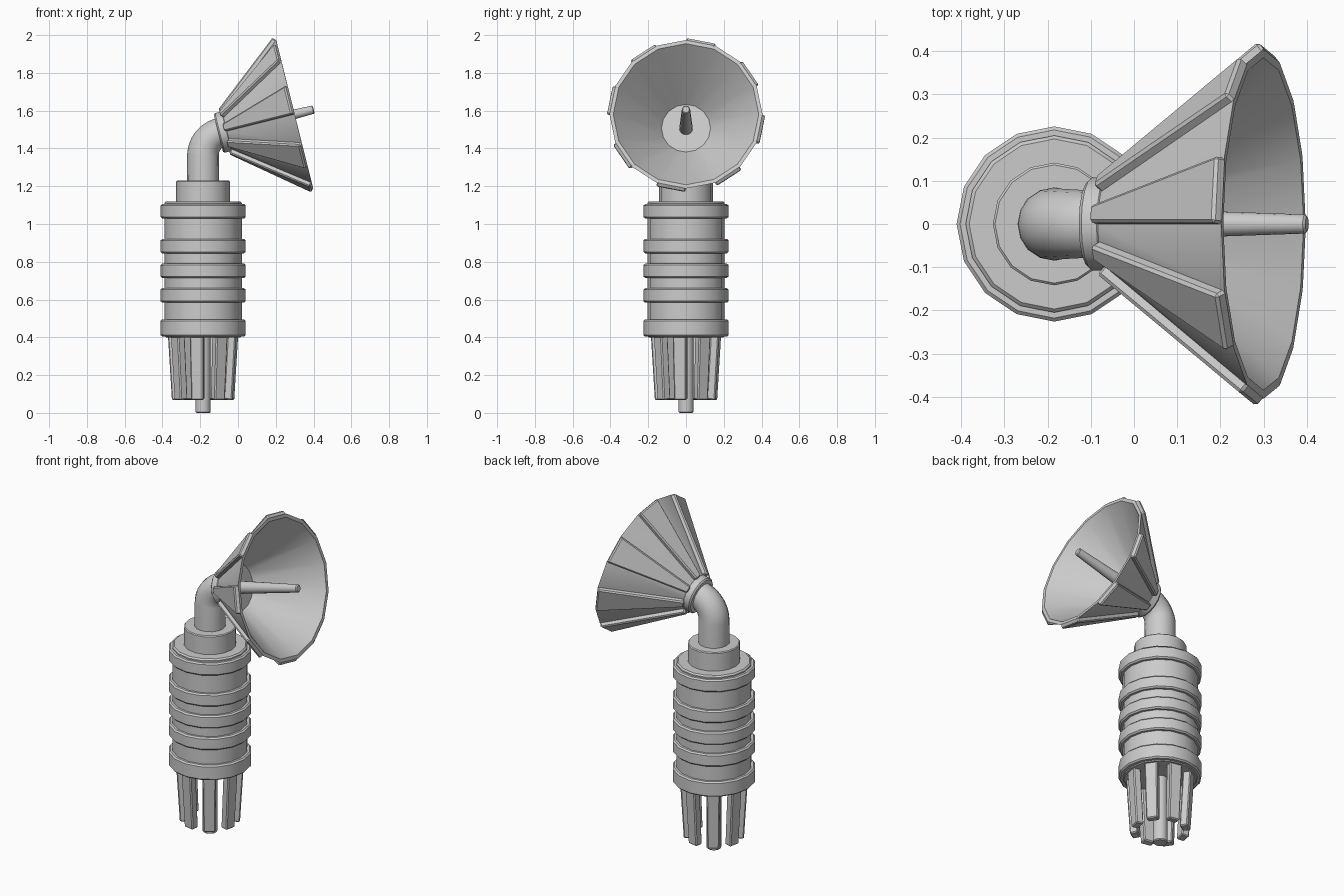
import bpy, bmesh
from math import sin, cos, pi, radians
from mathutils import Matrix, Vector

cube = bpy.data.objects.get("Cube")
if cube:
    bpy.data.objects.remove(cube, do_unlink=True)

# Single material
GREY = (0.6, 0.6, 0.6, 1)
metal = bpy.data.materials.new("light_grey_metal")
metal.use_nodes = True
metal.diffuse_color = GREY
metal.node_tree.nodes["Principled BSDF"].inputs["Base Color"].default_value = GREY

SIDES = 16
STEP = 2 * pi / SIDES
TILT = radians(14)
AXIS = Vector((cos(TILT), 0, sin(TILT)))
DISH_ORIGIN = Vector((-0.065, 0, 1.49))
BODY = Matrix.Translation((-0.185, 0, 0))
# Dish frame: local z along the dish axis, local x upwards
DISH = Matrix.Translation(DISH_ORIGIN) @ Matrix.Rotation(pi / 2 - TILT, 4, "Y") @ Matrix.Rotation(pi, 4, "Z")


def smooth(obj):
    bpy.ops.object.select_all(action="DESELECT")
    obj.select_set(True)
    bpy.context.view_layer.objects.active = obj
    bpy.ops.object.shade_smooth_by_angle(angle=radians(30))


def finish(bm, name, frame, bevel=0):
    bmesh.ops.recalc_face_normals(bm, faces=bm.faces)
    if bevel:
        sharp = [e for e in bm.edges if e.calc_face_angle(0) > radians(40)]
        bmesh.ops.bevel(bm, geom=sharp, offset=bevel, segments=1, affect="EDGES")
    mesh = bpy.data.meshes.new(name)
    bm.to_mesh(mesh)
    bm.free()
    mesh.materials.append(metal)
    obj = bpy.data.objects.new(name, mesh)
    bpy.context.collection.objects.link(obj)
    obj.matrix_world = frame
    smooth(obj)
    return obj


def lathe(name, profile, frame, bevel=0, sides=SIDES):
    """Closed solid of revolution; the end rings are capped."""
    bm = bmesh.new()
    rings = [[bm.verts.new((r * cos(2 * pi * i / sides), r * sin(2 * pi * i / sides), z))
              for i in range(sides)] for r, z in profile]
    for low, high in zip(rings, rings[1:]):
        for i in range(sides):
            j = (i + 1) % sides
            bm.faces.new((low[i], low[j], high[j], high[i]))
    bm.faces.new(rings[0])
    bm.faces.new(rings[-1])
    return finish(bm, name, frame, bevel)


def cylinder(name, r, z0, z1, frame=BODY, bevel=0.008, sides=SIDES):
    return lathe(name, [(r, z0), (r, z1)], frame, bevel, sides)


def facet_slabs(name, start, end, inner, outer, frame, bevel):
    """Tapered slabs lying on every second facet of a sixteen-sided cone."""
    a, b = Vector(start), Vector(end)
    along = (b - a).normalized()
    normal = Vector((along.y, -along.x))
    if normal.x < 0:
        normal.negate()
    for k in range(SIDES // 2):
        bm = bmesh.new()
        turn = Matrix.Rotation((2 * k - 0.5) * STEP, 4, "Z")
        for p in (a, b):
            half = p.x * sin(STEP / 2)
            for offset in (inner, outer):
                q = Vector((p.x * cos(STEP / 2), p.y)) + normal * offset
                for side in (-half, half):
                    bm.verts.new(turn @ Vector((q.x, side, q.y)))
        bmesh.ops.convex_hull(bm, input=bm.verts)
        bmesh.ops.dissolve_limit(bm, angle_limit=0.02, verts=bm.verts, edges=bm.edges)
        finish(bm, f"{name}_{k + 1}", frame, bevel)


# Body with raised bands
cylinder("body", 0.205, 0.40, 1.12)
for n, (low, high) in enumerate([(0.405, 0.495), (0.585, 0.66), (0.715, 0.79),
                                 (0.845, 0.92), (1.03, 1.105)]):
    cylinder(f"band_{n + 1}", 0.226, low, high)
cylinder("top_cap", 0.142, 1.11, 1.23, bevel=0.005)

# Lower prongs and centre pin
facet_slabs("prong", (0.187, 0.41), (0.166, 0.068), -0.045, 0, BODY, 0.006)
cylinder("centre_pin", 0.04, 0, 0.41, bevel=0.005)

# Bent neck pipe
bend, bend_z = 0.125, 1.364
path = [Vector((-0.185, 0, 1.22))]
for i in range(13):
    t = (pi / 2 - TILT) * i / 12
    path.append(Vector((-0.185 + bend * (1 - cos(t)), 0, bend_z + bend * sin(t))))
path.append(path[-1] + AXIS * 0.03)
curve = bpy.data.curves.new("neck_pipe", "CURVE")
curve.dimensions = "3D"
curve.bevel_depth = 0.085
curve.bevel_resolution = 6
curve.use_fill_caps = True
spline = curve.splines.new("POLY")
spline.points.add(len(path) - 1)
for i, (point, co) in enumerate(zip(spline.points, path)):
    point.co = (*co, 1)
    point.radius = 1 - 0.1 * i / len(path)
curve.materials.append(metal)
neck = bpy.data.objects.new("neck_pipe", curve)
bpy.context.collection.objects.link(neck)
bpy.ops.object.select_all(action="DESELECT")
neck.select_set(True)
bpy.context.view_layer.objects.active = neck
bpy.ops.object.convert(target="MESH")
smooth(bpy.context.view_layer.objects.active)

# Dish, collar, outer ribs and antenna
cylinder("dish_collar", 0.108, -0.04, 0.012, DISH, 0.008)
lathe("dish", [(0.10, 0), (0.405, 0.376), (0.385, 0.376), (0.13, 0.07)], DISH)
facet_slabs("dish_rib", (0.105, 0.004), (0.405, 0.376), -0.008, 0.024, DISH, 0.007)
lathe("antenna", [(0.036, 0.06), (0.022, 0.48)], DISH, 0.005)
